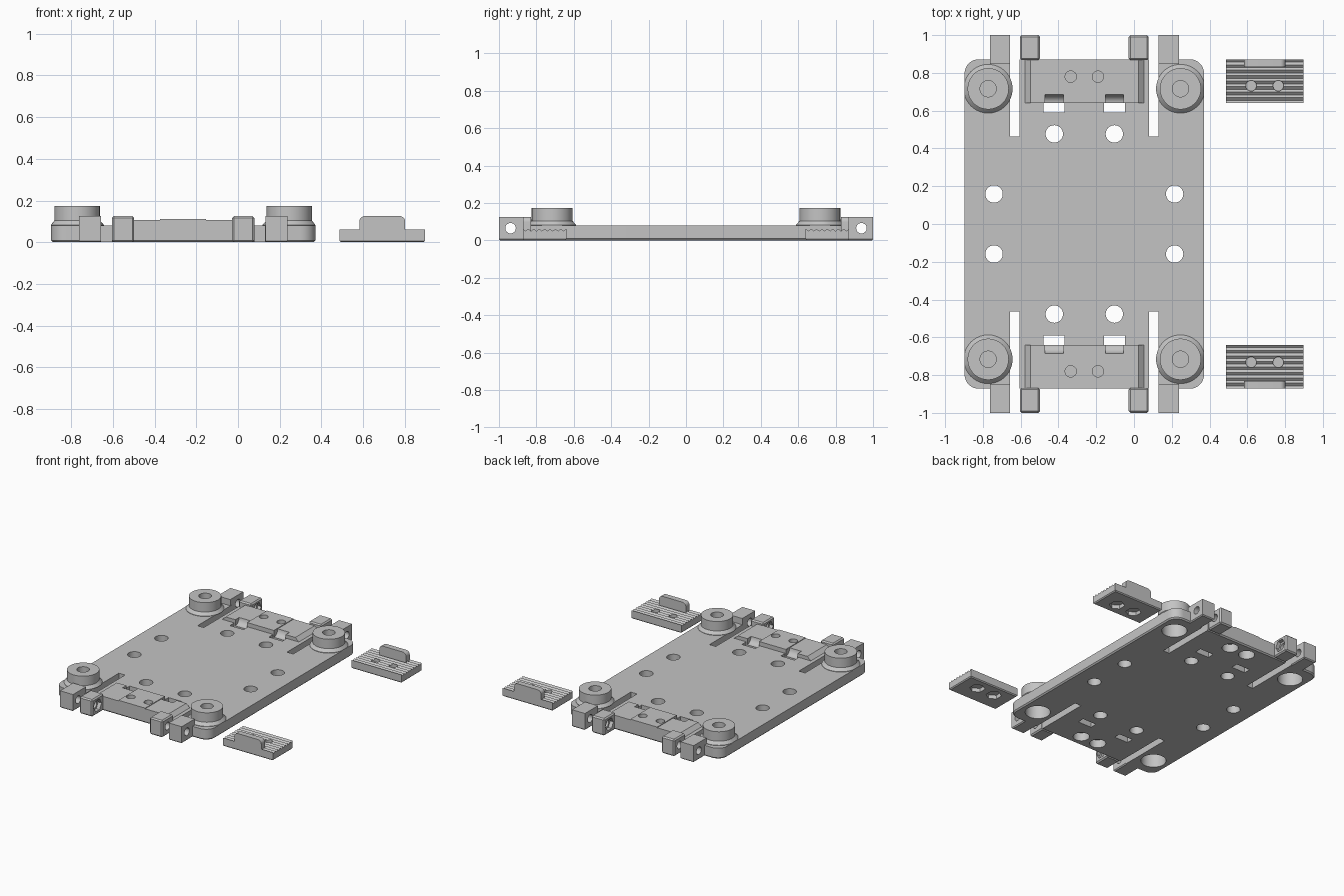
import bpy, bmesh, math
from mathutils import Matrix

if "Cube" in bpy.data.objects:
    bpy.data.objects.remove(bpy.data.objects["Cube"], do_unlink=True)

CX = -0.263          # centre line of the mounting plate
TOP = 0.08           # plate thickness
W, L = 0.634, 0.872  # half width and half length of the plate
SIDES = (-1, 1)
ENDS = ((-1, "front"), (1, "back"))

grey = bpy.data.materials.new("plain grey")
grey.use_nodes = True
grey.diffuse_color = (0.55, 0.55, 0.55, 1)
grey.node_tree.nodes["Principled BSDF"].inputs["Base Color"].default_value = grey.diffuse_color


def box(bm, x0, x1, y0, y1, z0, z1):
    size = Matrix.Diagonal((abs(x1 - x0), abs(y1 - y0), abs(z1 - z0), 1))
    spot = Matrix.Translation(((x0 + x1) / 2, (y0 + y1) / 2, (z0 + z1) / 2))
    bmesh.ops.create_cube(bm, size=1, matrix=spot @ size)


def rod(bm, x, y, z0, z1, r, n=40):
    bmesh.ops.create_cone(bm, cap_ends=True, segments=n, radius1=r, radius2=r, depth=z1 - z0,
                          matrix=Matrix.Translation((x, y, (z0 + z1) / 2)))


def side_rod(bm, x0, x1, y, z, r, n=32):
    place = Matrix.Translation(((x0 + x1) / 2, y, z)) @ Matrix.Rotation(math.pi / 2, 4, "Y")
    bmesh.ops.create_cone(bm, cap_ends=True, segments=n, radius1=r, radius2=r,
                          depth=abs(x1 - x0), matrix=place)


def prism(bm, points, start, end, axis):
    """Extrude a 2D outline along an axis; the outline lies in the other two."""
    def at(p, d):
        return {"x": (d, *p), "y": (p[0], d, p[1]), "z": (*p, d)}[axis]
    a = [bm.verts.new(at(p, start)) for p in points]
    b = [bm.verts.new(at(p, end)) for p in points]
    faces = [bm.faces.new(a), bm.faces.new(b)]
    for i in range(len(a)):
        j = (i + 1) % len(a)
        faces.append(bm.faces.new((a[i], a[j], b[j], b[i])))
    bmesh.ops.recalc_face_normals(bm, faces=faces)


def lathe(bm, profile, x, y, steps=64):
    """Revolve (radius, height) points about a vertical axis."""
    verts = [bm.verts.new((x + r, y, z)) for r, z in profile]
    edges = [bm.edges.new(pair) for pair in zip(verts, verts[1:])]
    bmesh.ops.spin(bm, geom=verts + edges, cent=(x, y, 0), axis=(0, 0, 1),
                   angle=math.tau, steps=steps)
    bmesh.ops.remove_doubles(bm, verts=bm.verts[:], dist=0.0005)


def chamfer_foot(bm, amount=0.007):
    """Bevel the edges that rest on the ground."""
    foot = [e for e in bm.edges if all(abs(v.co.z) < 1e-5 for v in e.verts)]
    bmesh.ops.bevel(bm, geom=foot, offset=amount, segments=1, affect="EDGES")


def make(name, bm):
    bmesh.ops.recalc_face_normals(bm, faces=bm.faces)
    mesh = bpy.data.meshes.new(name)
    bm.to_mesh(mesh)
    bm.free()
    mesh.materials.append(grey)
    obj = bpy.data.objects.new(name, mesh)
    bpy.context.scene.collection.objects.link(obj)
    return obj


def cut(targets, bm):
    """Subtract a shape from each target, then discard the shape."""
    cutter = make("cutter", bm)
    for obj in targets:
        mod = obj.modifiers.new("cut", "BOOLEAN")
        mod.operation, mod.solver, mod.object = "DIFFERENCE", "EXACT", cutter
        bpy.context.view_layer.update()
        result = obj.evaluated_get(bpy.context.evaluated_depsgraph_get())
        mesh = bpy.data.meshes.new_from_object(result)
        obj.modifiers.clear()
        obj.data = mesh
    bpy.data.objects.remove(cutter, do_unlink=True)


def quarter(steps=8):
    return [math.pi / 2 * i / steps for i in range(steps + 1)]


# Base plate: rounded rectangle with a chamfered lower rim
R = 0.075
outline = []
for k, (sx, sy) in enumerate(((1, 1), (-1, 1), (-1, -1), (1, -1))):
    for a in quarter():
        t = a + k * math.pi / 2
        outline.append((CX + sx * (W - R) + R * math.cos(t), sy * (L - R) + R * math.sin(t)))
bm = bmesh.new()
prism(bm, outline, 0, TOP, "z")
chamfer_foot(bm, 0.009)
plate = make("base_plate", bm)
parts = [plate]

# Clamp seats: low raised blocks with sloping ends
half = [(0.315, TOP - 0.01), (0.315, TOP), (0.286, 0.106), (0.11, 0.106), (0.11, 0.111)]
profile = [(CX + x, z) for x, z in half] + [(CX - x, z) for x, z in reversed(half)]
for sy, end in ENDS:
    bm = bmesh.new()
    prism(bm, profile, sy * 0.64, sy * L, "y")
    parts.append(make(end + "_clamp_seat", bm))

# Holes, slots and concave strap ramps in the plate and seats
holes, ramps = bmesh.new(), bmesh.new()
for sx in SIDES:
    for sy in SIDES:
        rod(holes, CX + sx * 0.159, sy * 0.477, -0.1, 0.2, 0.046)
        rod(holes, CX + sx * 0.478, sy * 0.159, -0.1, 0.2, 0.046)
        rod(holes, CX + sx * 0.509, sy * 0.716, -0.1, 0.095, 0.085, 64)
        rod(holes, CX + sx * 0.072, sy * 0.78, -0.1, 0.06, 0.055)
        rod(holes, CX + sx * 0.072, sy * 0.78, 0.068, 0.2, 0.03)
        box(holes, CX + sx * 0.342, CX + sx * 0.393, sy * 0.462, sy * 1.1, -0.1, 0.2)
        box(holes, CX + sx * 0.104, CX + sx * 0.216, sy * 0.589, sy * 0.64, -0.1, 0.2)
        curve = [(sy * (0.64 + 0.045 * math.sin(a)), 0.112 - 0.052 * math.cos(a))
                 for a in quarter()]
        prism(ramps, [(sy * 0.62, 0.06)] + curve + [(sy * 0.685, 0.15), (sy * 0.62, 0.15)],
              CX + sx * 0.111, CX + sx * 0.207, "x")
cut(parts, holes)
cut(parts, ramps)

# Corner bosses (blind top bore, open underneath) and hinge lugs
boss_profile = [(0, 0.098), (0.085, 0.098), (0.085, 0.079), (0.129, 0.079), (0.129, 0.083),
                (0.109, 0.104), (0.109, 0.174), (0.043, 0.174), (0.043, 0.108), (0, 0.108)]
for sx, side in ((-1, "right"), (1, "left")):
    for sy, end in ENDS:
        tag = end + "_" + side
        bm = bmesh.new()
        lathe(bm, boss_profile, CX + sx * 0.509, sy * 0.716)
        for v in bm.verts:      # keep the flared foot flush with the plate side
            v.co.x = min(max(v.co.x, CX - W), CX + W)
        boss = make(tag + "_boss", bm)

        bm = bmesh.new()
        box(bm, CX + sx * 0.394, CX + sx * 0.5, sy * 0.848, sy, 0, 0.126)
        chamfer_foot(bm)
        outer = make(tag + "_outer_lug", bm)
        bm = bmesh.new()
        box(bm, CX + sx * 0.235, CX + sx * 0.341, sy * 0.868, sy, 0, 0.126)
        bmesh.ops.bevel(bm, geom=bm.edges[:], offset=0.009, segments=1, affect="EDGES")
        inner = make(tag + "_inner_lug", bm)

        # Pin hole through both lugs, hexagonal pocket on the inner face
        bm = bmesh.new()
        side_rod(bm, CX + sx * 0.1, CX + sx * 0.7, sy * 0.938, 0.065, 0.028)
        cut([outer, inner], bm)
        bm = bmesh.new()
        side_rod(bm, CX + sx * 0.2, CX + sx * 0.262, sy * 0.938, 0.065, 0.046, 6)
        cut([inner], bm)
        parts += [boss, outer, inner]

# Loose clamp jaws: ribbed slab, stop ridge, screw holes and nut pockets
RIBS = 8
X0, X1, MID = 0.486, 0.897, 0.692
pitch = (L - 0.64) / RIBS
for sy, end in ENDS:
    teeth = []
    for i in range(RIBS):
        teeth += [(sy * (0.64 + pitch * i), 0.062), (sy * (0.64 + pitch * (i + 0.5)), 0.05)]
    teeth += [(sy * L, 0.062), (sy * L, 0), (sy * 0.64, 0)]
    bm = bmesh.new()
    prism(bm, teeth, X0, X1, "x")
    chamfer_foot(bm)
    jaw = make(end + "_clamp_jaw", bm)

    bm = bmesh.new()
    r = 0.028
    shape = [(0.11, 0.03)] + [(0.11 - r + r * math.cos(a), 0.126 - r + r * math.sin(a))
                              for a in quarter()]
    arch = [(MID + x, z) for x, z in shape] + [(MID - x, z) for x, z in reversed(shape)]
    prism(bm, arch, sy * 0.83, sy * L, "y")
    ridge = make(end + "_jaw_ridge", bm)

    bm = bmesh.new()
    for sx in SIDES:
        rod(bm, MID + sx * 0.072, sy * 0.732, 0.034, 0.2, 0.028)
        rod(bm, MID + sx * 0.072, sy * 0.732, -0.1, 0.028, 0.053, 6)
    cut([jaw], bm)
    parts += [jaw, ridge]

# Smooth the round walls, keep edges crisp
bpy.ops.object.select_all(action="DESELECT")
for obj in parts:
    obj.select_set(True)
bpy.context.view_layer.objects.active = plate
bpy.ops.object.shade_smooth_by_angle(angle=math.radians(30))
